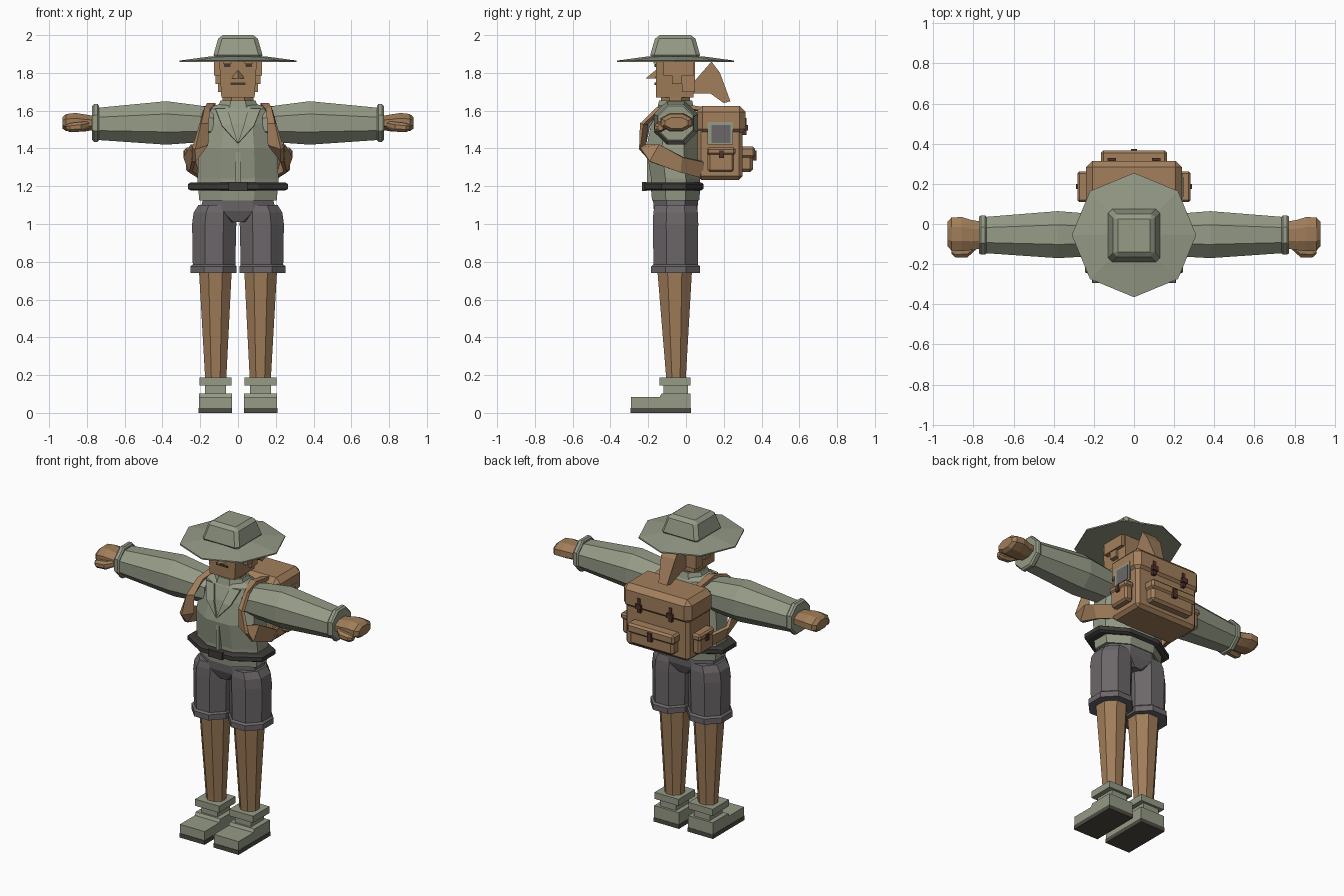
import bpy, bmesh, math
from mathutils import Vector

cube = bpy.data.objects.get("Cube")
if cube:
    bpy.data.objects.remove(cube, do_unlink=True)


def material(name, r, g, b):
    m = bpy.data.materials.new(name)
    m.use_nodes = True
    m.diffuse_color = (r, g, b, 1)
    m.node_tree.nodes["Principled BSDF"].inputs["Base Color"].default_value = (r, g, b, 1)
    return m


OLIVE = material("olive cloth", .30, .325, .24)
SKIN = material("skin", .35, .205, .10)
LEATHER = material("tan leather", .37, .215, .11)
GREY = material("grey cloth", .15, .135, .143)
BELT = material("dark belt", .045, .043, .038)
SOLE = material("dark sole", .075, .07, .052)
BUCKLE = material("red brown buckle", .085, .032, .025)
DARK = material("dark face detail", .06, .04, .03)


def finish(name, bm, mat):
    bmesh.ops.recalc_face_normals(bm, faces=bm.faces)
    me = bpy.data.meshes.new(name)
    bm.to_mesh(me)
    bm.free()
    me.materials.append(mat)
    ob = bpy.data.objects.new(name, me)
    bpy.context.collection.objects.link(ob)
    return ob


def box(name, x, y, z, mat, bevel=0):
    bm = bmesh.new()
    bmesh.ops.create_cube(bm, size=1)
    for v in bm.verts:
        v.co = [r[0] if c < 0 else r[1] for c, r in zip(v.co, (x, y, z))]
    if bevel:
        bmesh.ops.bevel(bm, geom=bm.edges[:], offset=bevel, segments=1, affect='EDGES')
    return finish(name, bm, mat)


def loft(name, rings, mat, axis='Z', n=8, turn=.5):
    """Stack of n-sided rings: (height, centre a, centre b, radius a, radius b)."""
    bm = bmesh.new()
    grow = 1 / math.cos(math.pi / n) if turn else 1
    rows = []
    for h, ca, cb, ra, rb in rings:
        row = []
        for k in range(n):
            t = 2 * math.pi * (k + turn) / n
            a, b = ca + ra * grow * math.cos(t), cb + rb * grow * math.sin(t)
            row.append(bm.verts.new((a, b, h) if axis == 'Z' else (h, a, b)))
        rows.append(row)
    for r, s in zip(rows, rows[1:]):
        for k in range(n):
            j = (k + 1) % n
            bm.faces.new((r[k], r[j], s[j], s[k]))
    bm.faces.new(rows[0])
    bm.faces.new(rows[-1])
    return finish(name, bm, mat)


def prism(name, outline, x0, x1, mat):
    """Side outline of (y, z) points extruded across x."""
    bm = bmesh.new()
    face = bm.faces.new([bm.verts.new((x0, y, z)) for y, z in outline])
    ext = bmesh.ops.extrude_face_region(bm, geom=[face])
    for v in ext["geom"]:
        if isinstance(v, bmesh.types.BMVert):
            v.co.x = x1
    return finish(name, bm, mat)


def ribbon(name, rows, thick, mat):
    """Strip between pairs of edge points, given thickness."""
    bm = bmesh.new()
    pairs = [[bm.verts.new(p) for p in row] for row in rows]
    for (a, b), (c, d) in zip(pairs, pairs[1:]):
        bm.faces.new((a, b, d, c))
    ob = finish(name, bm, mat)
    mod = ob.modifiers.new("thickness", 'SOLIDIFY')
    mod.thickness, mod.offset = thick, 0
    return ob


def both(x0, x1, s):
    return tuple(sorted((x0 * s, x1 * s)))


CY = -.055  # depth of the body's centre line

# Hat
loft("hat_brim", [(1.857, 0, CY, .31, .31), (1.865, 0, CY, .31, .31),
                  (1.888, 0, CY, .14, .14)], OLIVE, turn=0)
crown = box("hat_crown", (-.135, .135), (-.195, .08), (1.875, 2), OLIVE)
for v in crown.data.vertices:
    if v.co.z > 1.9:
        v.co.x *= .74
        v.co.y = CY + (v.co.y - CY) * .74
mod = crown.modifiers.new("soft corners", 'BEVEL')
mod.width, mod.segments = .02, 1

# Head
loft("neck", [(1.56, 0, CY, .085, .08), (1.7, 0, CY, .08, .075)], SKIN)
head = box("head", (-.1, .1), (-.16, .04), (1.67, 1.875), SKIN)
for v in head.data.vertices:
    if v.co.z < 1.7:
        v.co.x *= .88
bm = bmesh.new()
bmesh.ops.create_cone(bm, segments=4, radius1=.045, radius2=0, depth=.07, cap_ends=True)
for v in bm.verts:
    v.co.y = v.co.y * 1.1 if v.co.z < 0 else .035
    v.co += Vector((0, -.165, 1.805))
    v.co.x *= .75
finish("nose", bm, SKIN)
box("mouth", (-.04, .04), (-.166, -.15), (1.737, 1.749), DARK)
for s in (1, -1):
    side = "left" if s > 0 else "right"
    box(side + "_eye", both(.04, .075, s), (-.166, -.15), (1.832, 1.847), DARK)
    box(side + "_brow", both(.035, .08, s), (-.172, -.15), (1.85, 1.862), LEATHER)
    box(side + "_sideburn", both(.095, .127, s), (-.12, .04), (1.785, 1.87), LEATHER)
    box(side + "_ear", both(.09, .12, s), (-.075, -.02), (1.74, 1.79), SKIN)
box("back_hair", (-.105, .105), (-.02, .047), (1.7, 1.87), LEATHER)
tail = prism("ponytail", [(.03, 1.74), (.135, 1.86), (.18, 1.8), (.235, 1.65),
                          (.2, 1.64), (.13, 1.69), (.04, 1.69)], -.05, .05, LEATHER)
for v in tail.data.vertices:
    if v.co.z < 1.67 or v.co.y < .05:
        v.co.x *= .6

# Shirt
loft("shirt", [(1.125, 0, CY, .205, .125), (1.18, 0, CY, .21, .13), (1.24, 0, CY, .215, .13),
               (1.40, 0, -.07, .205, .14), (1.53, 0, -.06, .185, .125),
               (1.61, 0, CY, .165, .1), (1.635, 0, CY, .1, .08)], OLIVE)
loft("collar", [(1.60, 0, CY, .115, .1), (1.655, 0, CY, .092, .087)], OLIVE)
box("shirt_placket", (-.012, .012), (-.207, -.18), (1.22, 1.42), OLIVE)
for s in (1, -1):
    ribbon("lapel", [((.0, -.216, 1.43), (.004 * s, -.215, 1.43)),
                     ((.03 * s, -.196, 1.52), (.085 * s, -.196, 1.52)),
                     ((.055 * s, -.155, 1.61), (.12 * s, -.145, 1.61))], .012, OLIVE)
loft("belt", [(1.178, 0, -.065, .25, .145), (1.186, 0, -.065, .265, .158),
              (1.212, 0, -.065, .265, .158), (1.22, 0, -.065, .25, .145)], BELT)
box("belt_buckle", (-.05, .05), (-.232, -.21), (1.176, 1.222), BELT)

# Shorts waist
loft("shorts_waist", [(1.01, 0, CY, .06, .09), (1.07, 0, CY, .2, .115),
                      (1.135, 0, CY, .185, .12)], GREY)

for s in (1, -1):
    side = "left" if s > 0 else "right"
    # Sleeve and hand
    loft(side + "_sleeve", [(.13 * s, CY, 1.525, .095, .085), (.2 * s, CY, 1.53, .105, .097),
                            (.38 * s, -.053, 1.535, .117, .115),
                            (.745 * s, CY, 1.53, .09, .085)], OLIVE, axis='X')
    loft(side + "_cuff", [(.735 * s, CY, 1.535, .092, .09), (.743 * s, CY, 1.535, .098, .1),
                          (.762 * s, CY, 1.535, .098, .1), (.772 * s, CY, 1.535, .092, .09)],
         OLIVE, axis='X')
    loft(side + "_hand", [(.75 * s, CY, 1.535, .065, .035), (.81 * s, CY, 1.535, .075, .045),
                          (.86 * s, -.05, 1.54, .085, .048), (.91 * s, -.05, 1.537, .082, .045),
                          (.93 * s, -.05, 1.535, .06, .03)], SKIN, axis='X')
    loft(side + "_thumb", [(.79 * s, -.11, 1.525, .02, .02), (.83 * s, -.138, 1.515, .028, .026),
                           (.89 * s, -.142, 1.51, .024, .024),
                           (.91 * s, -.135, 1.51, .014, .014)], SKIN, axis='X')

    # Shorts leg and bare leg
    loft(side + "_shorts_leg", [(.76, .127 * s, CY, .112, .117), (1, .126 * s, CY, .117, .12),
                                (1.06, .123 * s, CY, .112, .118),
                                (1.1, .115 * s, CY, .095, .11)], GREY)
    loft(side + "_shorts_cuff", [(.74, .13 * s, CY, .122, .13), (.775, .13 * s, CY, .122, .13),
                                 (.785, .128 * s, CY, .113, .118)], GREY)
    loft(side + "_leg", [(.14, .118 * s, -.053, .055, .052), (.2, .118 * s, -.053, .057, .053),
                         (.76, .12 * s, -.06, .087, .092)], SKIN)

    # Boot
    box(side + "_boot_collar", both(.035, .205, s), (-.14, .025), (.145, .187), OLIVE)
    box(side + "_boot_ankle", both(.063, .175, s), (-.118, .01), (.09, .15), OLIVE)
    prism(side + "_boot_foot", [(-.29, .025), (.025, .025), (.025, .102), (-.13, .102),
                                (-.14, .083), (-.29, .083)], .033 * s, .207 * s, OLIVE)
    box(side + "_boot_sole", both(.031, .209, s), (-.293, .027), (0, .026), SOLE)

    # Shoulder strap
    rows = [((.12, .09, 1.6), (.165, .09, 1.61)), ((.12, -.05, 1.63), (.165, -.05, 1.63)),
            ((.15, -.14, 1.6), (.18, -.15, 1.61)), ((.16, -.21, 1.53), (.2, -.235, 1.53)),
            ((.165, -.215, 1.42), (.235, -.245, 1.4)),
            ((.24, -.14, 1.42), (.235, -.19, 1.33)),
            ((.28, -.02, 1.355), (.25, -.03, 1.275)), ((.23, .09, 1.33), (.2, .09, 1.245))]
    ribbon(side + "_strap", [[(x * s, y, z) for x, y, z in row] for row in rows], .02, LEATHER)

    # Pack side pocket and lid buckle
    box(side + "_pack_pocket", both(.22, .275, s), (.115, .255), (1.275, 1.39), LEATHER, .012)
    box(side + "_pocket_flap", both(.22, .282, s), (.11, .262), (1.365, 1.405), LEATHER, .01)
    box(side + "_pocket_buckle", both(.27, .288, s), (.175, .2), (1.35, 1.39), BUCKLE)
    box(side + "_lid_strap", both(.1, .122, s), (.28, .32), (1.47, 1.56), BUCKLE)
    box(side + "_lid_buckle", both(.09, .132, s), (.28, .328), (1.495, 1.525), BUCKLE)

# Backpack
box("pack_body", (-.225, .225), (.06, .3), (1.233, 1.55), LEATHER, .02)
box("pack_lid", (-.24, .24), (.055, .315), (1.47, 1.625), LEATHER, .032)
box("back_pocket", (-.155, .155), (.28, .355), (1.275, 1.38), LEATHER, .015)
box("back_pocket_flap", (-.165, .165), (.28, .366), (1.35, 1.41), LEATHER, .012)
box("back_pocket_buckle", (-.015, .015), (.355, .374), (1.335, 1.39), BUCKLE)
box("side_patch_border", (.238, .243), (.115, .25), (1.42, 1.54), OLIVE)
box("side_patch", (.24, .246), (.135, .235), (1.43, 1.525), GREY)
